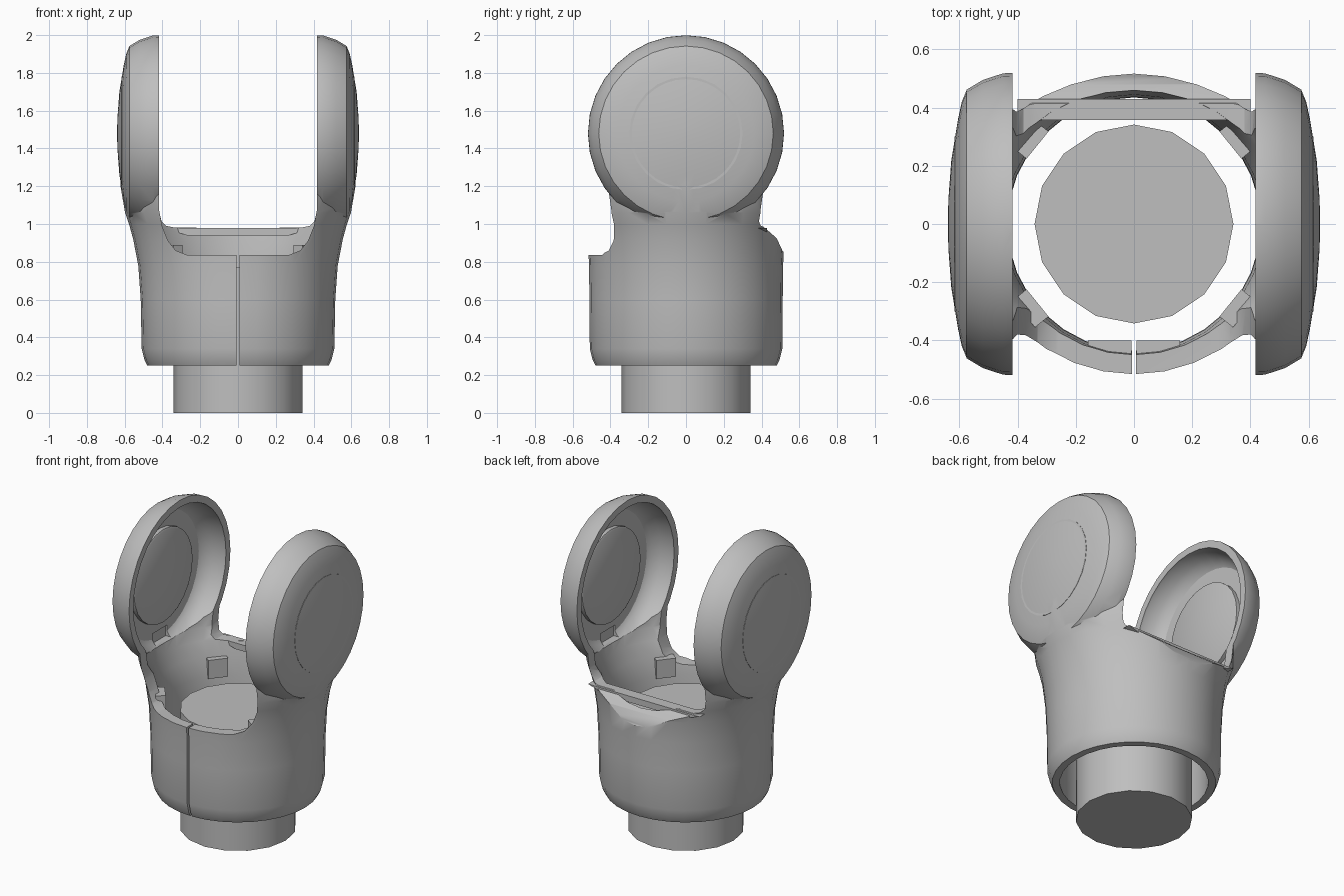
import bpy, bmesh
from math import sin, cos, pi, radians
from mathutils import Vector, Matrix

cube = bpy.data.objects.get("Cube")
if cube:
    bpy.data.objects.remove(cube, do_unlink=True)

grey = bpy.data.materials.new("plain_grey")
grey.use_nodes = True
COLOUR = (0.52, 0.52, 0.52, 1)
grey.diffuse_color = COLOUR
grey.node_tree.nodes["Principled BSDF"].inputs["Base Color"].default_value = COLOUR

PIVOT_Z = 1.48
SIDES = (-1, 1)


def loft(name, rings):
    """Skin a list of closed rings and cap both ends."""
    bm = bmesh.new()
    loops = [[bm.verts.new(p) for p in ring] for ring in rings]
    n = len(loops[0])
    for a, b in zip(loops, loops[1:]):
        for i in range(n):
            j = (i + 1) % n
            bm.faces.new((a[i], a[j], b[j], b[i]))
    bm.faces.new(loops[0])
    bm.faces.new(loops[-1])
    bmesh.ops.recalc_face_normals(bm, faces=bm.faces)
    mesh = bpy.data.meshes.new(name)
    bm.to_mesh(mesh)
    bm.free()
    mesh.materials.append(grey)
    ob = bpy.data.objects.new(name, mesh)
    bpy.context.scene.collection.objects.link(ob)
    return ob


def upright(name, sections, n=32):
    """Elliptical sections given as (z, x radius, y radius)."""
    turn = [2 * pi * i / n for i in range(n)]
    return loft(name, [[(a * cos(t), b * sin(t), z) for t in turn]
                       for z, a, b in sections])


def sideways(name, profile, side, n=32):
    """Round sections on the pivot axis given as (x, radius)."""
    turn = [2 * pi * i / n for i in range(n)]
    return loft(name, [[(side * x, r * cos(t), PIVOT_Z + r * sin(t)) for t in turn]
                       for x, r in profile])


def prism_y(name, outline, y0, y1):
    return loft(name, [[(x, y, z) for x, z in outline] for y in (y0, y1)])


def box(name, centre, size, angle=0):
    x, y, z = (s / 2 for s in size)
    ob = loft(name, [[(-x, -y, h), (x, -y, h), (x, y, h), (-x, y, h)] for h in (-z, z)])
    ob.data.transform(Matrix.Translation(Vector(centre)) @ Matrix.Rotation(angle, 4, 'Z'))
    return ob


def combine(target, tool, operation='DIFFERENCE'):
    mod = target.modifiers.new("cut", 'BOOLEAN')
    mod.operation = operation
    mod.solver = 'EXACT'
    mod.object = tool
    bpy.context.view_layer.objects.active = target
    bpy.ops.object.modifier_apply(modifier=mod.name)
    bpy.data.objects.remove(tool, do_unlink=True)


def smooth(ob, angle=32):
    bpy.ops.object.select_all(action='DESELECT')
    ob.select_set(True)
    bpy.context.view_layer.objects.active = ob
    bpy.ops.object.shade_smooth_by_angle(angle=radians(angle))


# Fork: round cup flaring into two necks
fork = upright("fork", [
    (0.25, 0.48, 0.48), (0.28, 0.495, 0.495), (0.34, 0.51, 0.51),
    (0.6, 0.515, 0.512), (0.78, 0.528, 0.514), (0.92, 0.555, 0.52),
    (1.0, 0.577, 0.535), (1.06, 0.598, 0.55), (1.2, 0.622, 0.56),
    (1.32, 0.625, 0.5), (1.42, 0.61, 0.42)])

# Domed round ends of the arms
for s in SIDES:
    dome = sideways("dome", [
        (0.40, 0.52), (0.45, 0.518), (0.52, 0.495), (0.575, 0.462),
        (0.592, 0.42), (0.605, 0.36), (0.628, 0.22), (0.637, 0.1), (0.64, 0.03)], s)
    combine(fork, dome, 'UNION')

# Slot between the arms: low floor in front, higher floor behind
front_half = [(0.417, 2.2), (0.417, 1.07), (0.402, 0.99), (0.37, 0.91),
              (0.33, 0.86), (0.27, 0.836)]
back_half = [(0.418, 2.2), (0.418, 1.07), (0.405, 1.015), (0.38, 0.99), (0.34, 0.982)]
for half, y0, y1 in ((front_half, -1, 0), (back_half, -0.05, 1)):
    outline = half + [(-x, z) for x, z in reversed(half)]
    combine(fork, prism_y("slot_cutter", outline, y0, y1))

# Hollow inside of the cup and necks
combine(fork, upright("bore_cutter", [
    (0.2, 0.435, 0.435), (0.6, 0.437, 0.437), (0.78, 0.445, 0.445),
    (0.9, 0.48, 0.455), (0.99, 0.515, 0.465), (1.06, 0.535, 0.53),
    (1.2, 0.555, 0.54), (1.32, 0.556, 0.48), (1.41, 0.55, 0.4)]))

# Dished inner faces and a small pocket in each arm
for s in SIDES:
    combine(fork, sideways("dish_cutter", [
        (0.3, 0.475), (0.43, 0.474), (0.5, 0.455), (0.545, 0.425), (0.561, 0.4)], s))
    combine(fork, box("pocket_cutter", (s * 0.53, 0, 1.09), (0.08, 0.15, 0.07)))

# Sloping top of the back wall
slope = [(0.405, 0.99), (0.48, 0.925), (0.51, 0.86), (0.7, 0.6), (0.7, 1.1), (0.405, 1.1)]
combine(fork, loft("slope_cutter", [[(x, y, z) for y, z in slope]
                                    for x in (-0.417, 0.417)]))

# Split line in the front wall
combine(fork, box("split_cutter", (0, -0.5, 0.6), (0.014, 0.3, 0.9)))
smooth(fork)

# Straight lip along the inside of the back wall
lip = prism_y("back_lip", [(-0.40, 0.98), (0.40, 0.98), (0.27, 0.94), (-0.27, 0.94)],
              0.358, 0.43)

# Pivot pins through the arms
for s, label in zip(SIDES, ("right", "left")):
    pin = sideways(label + "_pivot_pin", [(0.53, 0.29), (0.535, 0.3), (0.617, 0.3)], s, 24)
    smooth(pin)
    # Catches beside the split, and brackets in the corners of the cup
    box(label + "_catch", (s * 0.083, -0.433, 0.75), (0.15, 0.065, 0.1))
    for y, end in ((-1, "front"), (1, "back")):
        box(label + "_" + end + "_bracket", (s * 0.355, y * 0.29, 0.83),
            (0.06, 0.12, 0.12), s * y * radians(39))

# Post standing inside the cup
post = upright("post", [(0, 0.342, 0.342), (0.77, 0.342, 0.342)], 16)
smooth(post)
